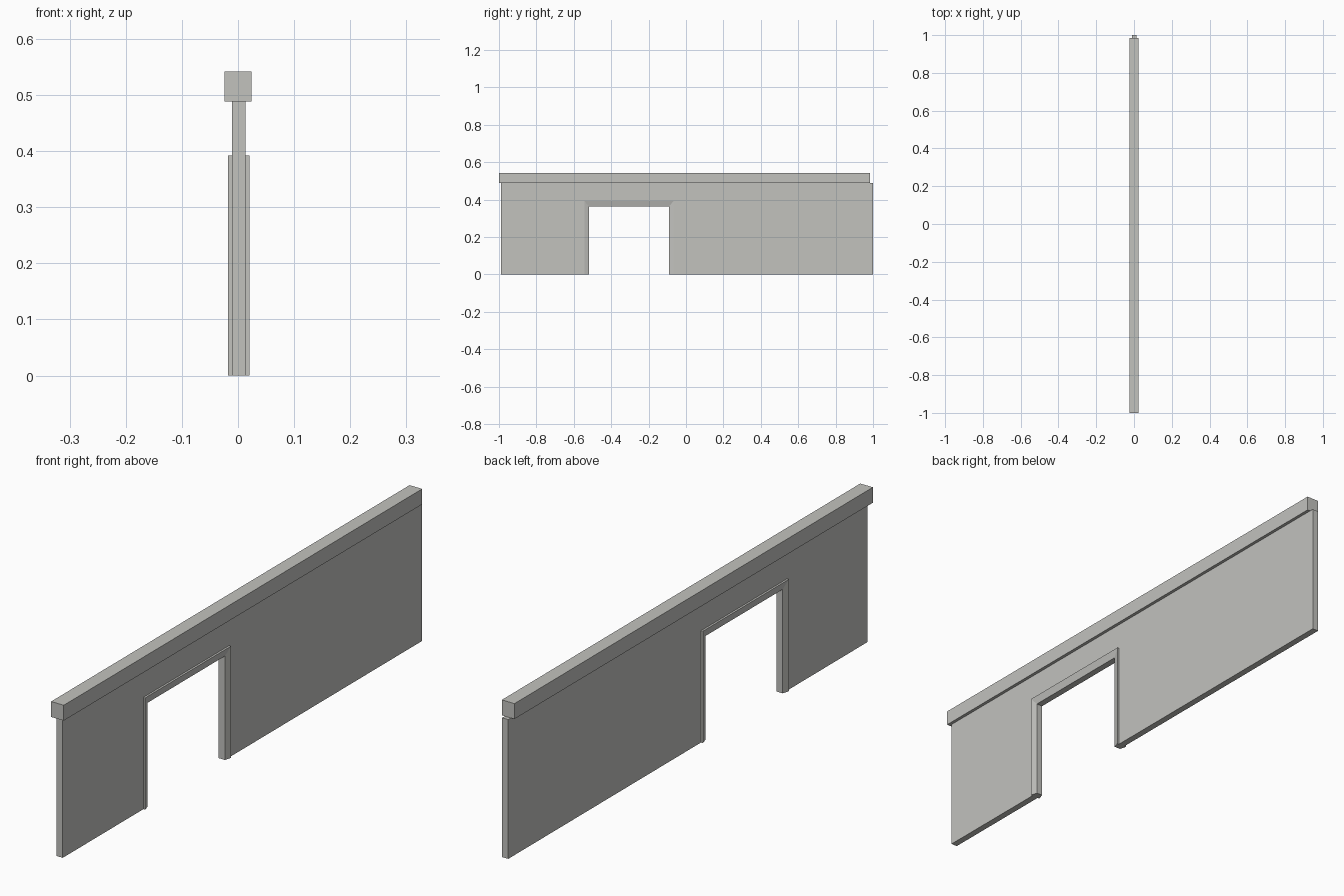
import bpy

if "Cube" in bpy.data.objects:
    bpy.data.objects.remove(bpy.data.objects["Cube"])

grey = bpy.data.materials.new("warm_grey")
grey.diffuse_color = (0.54, 0.54, 0.515, 1)
grey.use_nodes = True
grey.node_tree.nodes["Principled BSDF"].inputs["Base Color"].default_value = grey.diffuse_color


def make(name, verts, faces):
    mesh = bpy.data.meshes.new(name)
    mesh.from_pydata(verts, [], faces)
    mesh.materials.append(grey)
    obj = bpy.data.objects.new(name, mesh)
    bpy.context.collection.objects.link(obj)
    # consistent outward normals
    import bmesh
    bm = bmesh.new()
    bm.from_mesh(mesh)
    bmesh.ops.recalc_face_normals(bm, faces=bm.faces)
    bm.to_mesh(mesh)
    bm.free()
    return obj


def arch(y0, y1, z):
    """Path up one side of the doorway, across and down the other."""
    return [(y0, 0), (y0, z), (y1, z), (y1, 0)]


def loft(name, sections):
    """Join equal closed sections and cap both ends."""
    n = len(sections[0])
    verts = [v for s in sections for v in s]
    faces = [tuple(range(n)), tuple(range(len(verts) - n, len(verts)))]
    for i in range(len(sections) - 1):
        for j in range(n):
            k = (j + 1) % n
            faces.append((i * n + j, i * n + k, (i + 1) * n + k, (i + 1) * n + j))
    return make(name, verts, faces)


CX = 0.001                      # wall sits slightly off the rail centre
HALF = 0.012                    # half wall thickness
inner = arch(-0.519, -0.091, 0.364)
outer = arch(-0.543, -0.067, 0.392)

# wall: one outline with the doorway notched into its lower edge
outline = [(-0.989, 0), (-0.989, 0.488)] + [(1.0, 0.488), (1.0, 0)]
outline += list(reversed(arch(-0.535, -0.075, 0.382)))
loft("wall", [[(CX + s * HALF, y, z) for y, z in outline] for s in (-1, 1)])

# doorway trim: flush at the opening, flaring outward to its outer edge
loft("door_trim", [[(CX - HALF, a, b), (CX + HALF, a, b),
                    (CX + 0.0192, c, d), (CX - 0.0192, c, d)]
                   for (a, b), (c, d) in zip(inner, outer)])

# top rail
W = 0.0245
loft("top_rail", [[(-W, y, 0.488), (W, y, 0.488), (W, y, 0.542), (-W, y, 0.542)]
                  for y in (-1.0, 0.985)])
